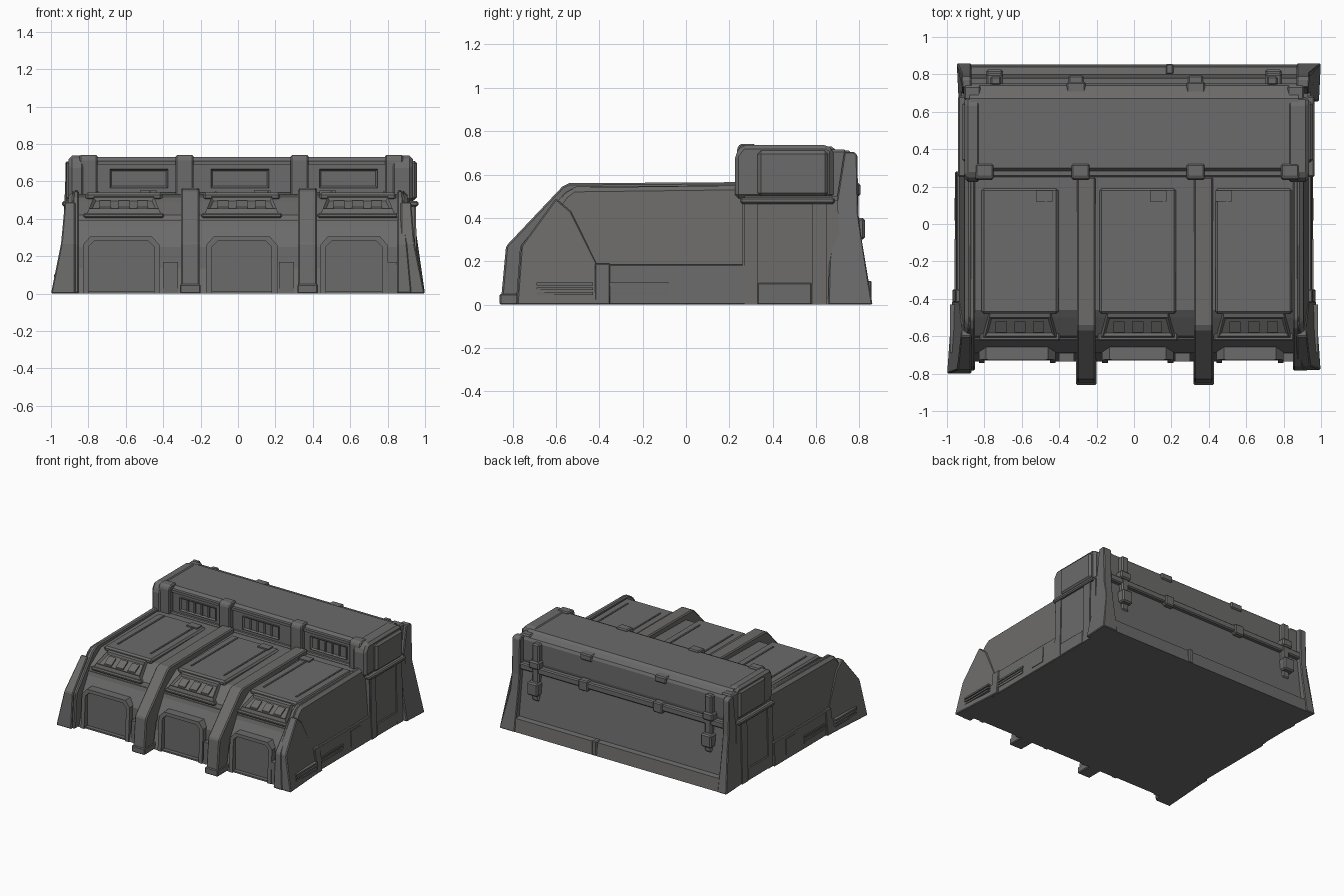
import bpy, bmesh

cube = bpy.data.objects.get("Cube")
if cube:
    bpy.data.objects.remove(cube)

mat = bpy.data.materials.new("dark grey concrete")
mat.use_nodes = True
GREY = (0.15, 0.147, 0.145, 1)
mat.diffuse_color = GREY
mat.node_tree.nodes["Principled BSDF"].inputs["Base Color"].default_value = GREY


def prism(name, pts, place, bevel=0):
    """Solid between two copies of a 2D outline; place(u, v, end) gives the 3D point."""
    bm = bmesh.new()
    ends = [[bm.verts.new(place(u, v, e)) for u, v in pts] for e in (0, 1)]
    bm.faces.new(ends[0])
    bm.faces.new(ends[1])
    for i in range(len(pts)):
        j = (i + 1) % len(pts)
        bm.faces.new((ends[0][i], ends[0][j], ends[1][j], ends[1][i]))
    bmesh.ops.recalc_face_normals(bm, faces=bm.faces)
    mesh = bpy.data.meshes.new(name)
    bm.to_mesh(mesh)
    bm.free()
    mesh.materials.append(mat)
    ob = bpy.data.objects.new(name, mesh)
    bpy.context.collection.objects.link(ob)
    if bevel:
        mod = ob.modifiers.new("chamfer", "BEVEL")
        mod.width, mod.segments = bevel, 1
    return ob


def along_x(name, pts, x0, x1, lean=0.0, bevel=0):
    """Side outline (y, z) swept in x; the x1 end leans inward with height."""
    s = 1 if x1 > 0 else -1
    return prism(name, pts, lambda y, z, e: (x1 - s * lean * z if e else x0, y, z), bevel)


def along_y(name, pts, y0, y1, slope):
    """Front outline (x, z) swept in y, sheared back with height."""
    return prism(name, pts, lambda x, z, e: (x, (y1 if e else y0) + slope * z, z))


def corner_leg(name, pts, s, reach, flare):
    """Buttress flaring outward toward the ground and toward the corner."""
    def place(y, z, e):
        outer = reach - flare * min(z, .3) - .07 * max(0, .8 - abs(y))
        return (s * (outer if e else .87), y, z)
    return prism(name, pts, place, .006)


def box(name, x0, x1, y0, y1, z0, z1, bevel=0):
    return along_x(name, [(y0, z0), (y1, z0), (y1, z1), (y0, z1)], x0, x1, 0, bevel)


def recess(ob, test, border, depth):
    """Inset and sink the faces chosen by their normal."""
    bm = bmesh.new()
    bm.from_mesh(ob.data)
    bm.normal_update()
    faces = [f for f in bm.faces if test(f.normal)]
    bmesh.ops.inset_region(bm, faces=faces, thickness=border, depth=-depth)
    bm.to_mesh(ob.data)
    bm.free()


# Main hall body behind the doors
along_x("hall_body", [(-.7, 0), (-.69, .25), (-.61, .39), (-.6, .42), (-.5, .49),
                      (-.46, .515), (.3, .53), (.3, 0)], -.9, .9)
box("threshold", -.9, .9, -.73, -.6, 0, .012)

# Rear block with the tall upper storey
along_x("rear_base", [(.27, 0), (.852, 0), (.84, .1), (.8, .105), (.755, .45), (.74, .5),
                      (.27, .5)], -.91, .93)
along_x("upper_storey", [(.275, .48), (.275, .7), (.30, .73), (.67, .73), (.69, .715),
                         (.74, .7), (.75, .68), (.75, .53), (.74, .48)], -.88, .88)
box("rear_band", -.88, .88, .72, .785, .46, .51, .008)
box("upper_sill", -.88, .88, .25, .3, .5, .54, .008)
box("upper_cornice", -.88, .88, .26, .3, .69, .71)
for x in (-.31, .33):
    box("rear_bracket", x - .04, x + .04, .7, .795, .44, .52, .008)
    box("rear_roof_clip", x - .05, x + .05, .7, .76, .66, .71, .008)
box("rear_plinth_block", .17, .21, .8, .856, 0, .11, .006)

# Three bays: centre, door centre, door half width, bay limits, small door, window, hatch
bays = [(-.61, -.625, .175, -.9, -.29, -.36, -.53, -.48),
        (.02, .02, .16, -.24, .35, .26, .01, .13),
        (.64, .62, .15, .38, .9, .83, .59, .48)]
for cx, dx, w, left, right, side_door, window, hatch in bays:
    # Leaning front wall with a chamfered doorway
    opening = [(dx - w, 0), (dx - w, .25), (dx - w + .03, .28), (dx + w - .03, .28),
               (dx + w, .25), (dx + w, 0)]
    along_y("bay_front_wall", [(left, 0), *opening, (right, 0), (right, .39), (left, .39)],
            -.735, -.65, .3)
    # Door surround standing proud of the wall
    o = w + .03
    rim = [(dx - o, 0), *opening, (dx + o, 0), (dx + o, .26), (dx + w - .01, .305),
           (dx - w + .01, .305), (dx - o, .26)]
    along_y("door_surround", rim, -.742, -.67, .06)
    box("bay_door", dx - w, dx + w, -.7, -.66, 0, .285)
    box("side_door_frame", side_door - .04, side_door + .04, -.735, -.64, 0, .17)
    # Hooded vent above the door
    hood = prism("vent_hood", [(-.61, .42), (-.6, .455), (-.5, .515), (-.46, .525), (-.46, .42)],
                 lambda y, z, e: (cx + (1 if e else -1) * (.2 - .4 * (z - .42)), y, z))
    recess(hood, lambda n: -.7 < n.y < -.4 and n.z > .3, .018, .014)
    box("vent_lip", cx - .215, cx + .215, -.625, -.5, .405, .43, .008)
    for i in range(3):
        x = cx - .1 + .1 * i
        along_x("vent_bar", [(-.58, .44), (-.58, .462), (-.52, .498), (-.52, .44)],
                x - .03, x + .03)
    # Raised roof panel, hatch and trim
    box("roof_panel", cx - .205, cx + .205, -.48, .19, .5, .54, .012)
    for s in (-1, 1):
        box("roof_trim", cx + s * .14 - .006, cx + s * .14 + .006, -.4, .17, .53, .545)
    box("roof_hatch", hatch - .045, hatch + .045, .12, .18, .53, .55)
    # Window strip of the upper storey
    strip = box("window_frame", window - .155, window + .155, .262, .3, .565, .665)
    recess(strip, lambda n: n.y < -.9, .014, .012)
    for i in range(4):
        x = window - .09 + .06 * i
        box("window_mullion", x - .006, x + .006, .266, .28, .575, .655)

# Two big ribs between the bays
rib = [(-.855, 0), (-.83, .27), (-.57, .545), (-.54, .56), (.25, .565), (.25, .4), (-.5, .4),
       (-.7, .2), (-.74, 0)]
for x in (-.255, .372):
    along_x("rib", rib, x - .05, x + .05, 0, .008)
    box("rib_foot", x - .055, x + .055, -.86, -.7, 0, .05, .006)

# Pilasters of the upper storey
for x in (-.8, -.285, .33, .835):
    along_x("upper_pilaster", [(.235, .5), (.235, .72), (.25, .742), (.32, .742), (.32, .5)],
            x - .048, x + .048, 0, .008)

# Both ends
for s in (-1, 1):
    # Leaning side wall with a chamfered roof edge
    along_x("side_wall", [(-.77, 0), (-.75, .26), (-.56, .51), (-.52, .54), (.28, .55), (.28, 0)],
            s * .85, s * .948, .08, .02)
    along_x("end_rib", [(-.785, 0), (-.765, .27), (-.56, .515), (-.51, .545), (.25, .55),
                        (.25, .5), (-.5, .47), (-.68, .2), (-.7, 0)], s * .85, s * .93, .09, .008)
    # Flared front corner leg, set slightly further out on one side
    toe = -.8 if s < 0 else -.78
    corner_leg("front_leg", [(toe, 0), (toe + .02, .27), (-.6, .49), (-.53, .43), (-.41, .19),
                             (-.41, 0)], s, 1, .2)
    # Low side plinth and louvred vents
    along_x("side_plinth", [(-.41, 0), (-.41, .185), (.28, .185), (.28, 0)],
            s * .9, s * .957, .04, .005)
    for y0, y1, x in ((-.69, -.43, .985), (-.36, -.08, .96)):
        for i in range(3):
            z = .045 + .022 * i
            box("side_louvre", s * .92, s * x, y0, y1, z, z + .013)
    along_x("side_plinth_post", [(-.42, 0), (-.42, .19), (-.35, .19), (-.35, 0)],
            s * .9, s * .972, .1, .005)
    along_x("side_plinth_cover", [(.02, .04), (.02, .16), (.14, .16), (.14, .04)],
            s * .9, s * .962, .04)
    # Rear block side wall, posts and panel
    along_x("rear_side_wall", [(.26, 0), (.26, .48), (.7, .48), (.72, 0)],
            s * .85, s * .942 + .01, .02)
    for y0, y1 in ((.27, .33), (.58, .65)):
        along_x("rear_side_post", [(y0, 0), (y0, .47), (y1, .47), (y1, 0)],
                s * .85, s * .95 + .01, .02)
    box("rear_side_foot", s * .9, s * .95 + .01, .33, .58, 0, .1, .005)
    along_x("upper_end", [(.225, .49), (.225, .69), (.26, .737), (.65, .737), (.68, .715),
                          (.68, .49)], s * .82, s * .92 + .015, 0, .018)
    box("upper_end_panel", s * .85, s * .938 + .02, .33, .655, .5, .71, .015)
    box("upper_end_lip", s * .85, s * .952 + .012, .25, .685, .465, .495, .008)
    box("upper_end_strip", s * .82, s * .91, .66, .74, .48, .715, .01)
    # Rear corner leg, flared more on one side
    reach, flare = (.948, .08) if s < 0 else (1, .2)
    corner_leg("rear_leg", [(.655, 0), (.86, 0), (.81, .3), (.795, .42), (.79, .69), (.775, .705),
                            (.73, .705), (.69, .45), (.66, .2)], s, reach, flare)
    # Service duct beside the rear leg
    box("rear_duct", s * .71, s * .77, .74, .79, .25, .69, .01)
    box("rear_duct_box", s * .7, s * .79, .74, .825, .3, .4, .01)
    box("rear_duct_cap", s * .7, s * .79, .74, .805, .5, .56, .01)
